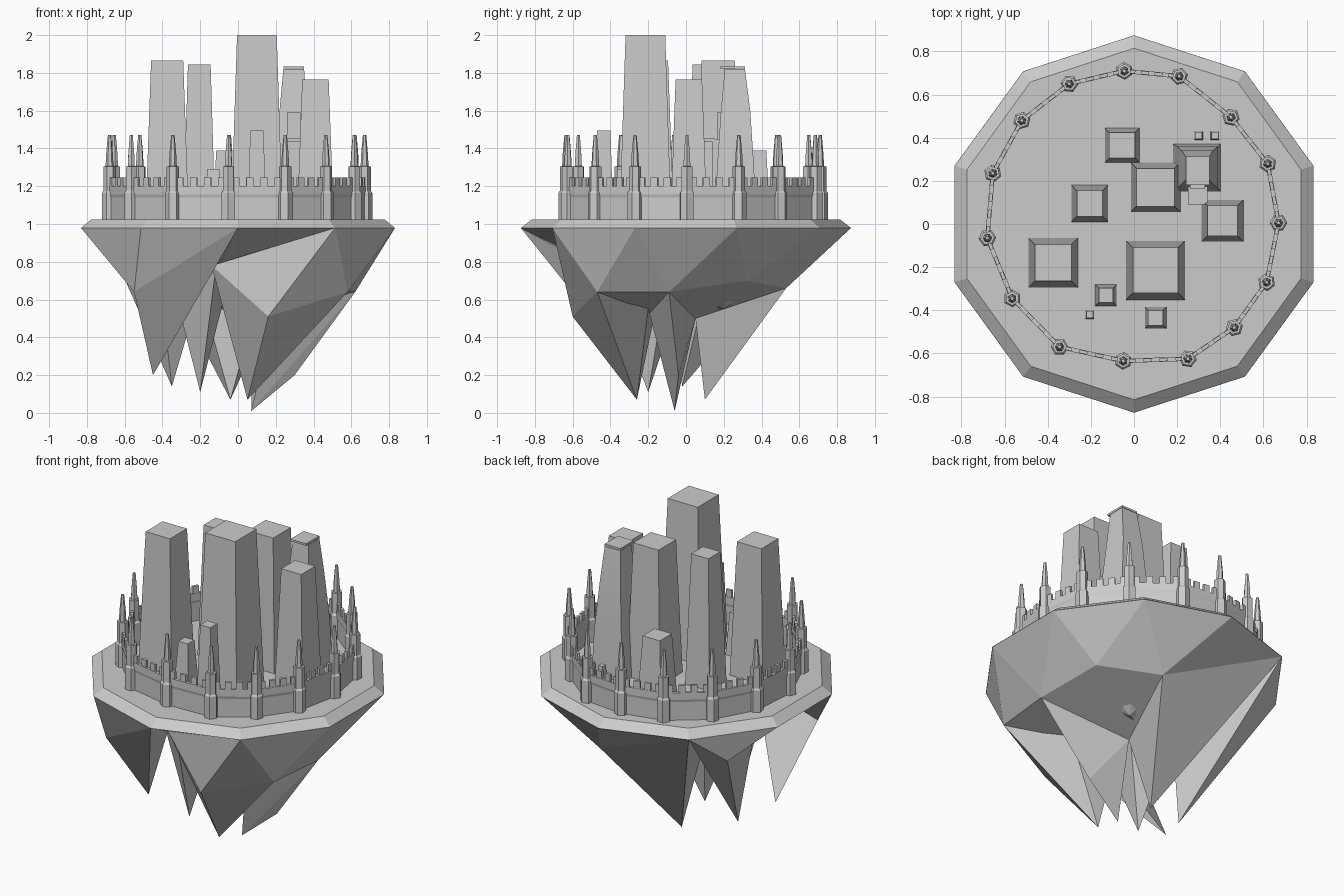
import bpy, bmesh, math
from mathutils import Vector, Matrix

cube = bpy.data.objects.get("Cube")
if cube:
    bpy.data.objects.remove(cube)

stone = bpy.data.materials.new("grey_stone")
stone.use_nodes = True
GREY = (0.6, 0.6, 0.6, 1)
stone.diffuse_color = GREY
stone.node_tree.nodes["Principled BSDF"].inputs["Base Color"].default_value = GREY


def finish(name, bm, smooth=False):
    bmesh.ops.recalc_face_normals(bm, faces=bm.faces)
    mesh = bpy.data.meshes.new(name)
    bm.to_mesh(mesh)
    bm.free()
    mesh.materials.append(stone)
    obj = bpy.data.objects.new(name, mesh)
    bpy.context.collection.objects.link(obj)
    if smooth:
        bpy.ops.object.select_all(action='DESELECT')
        obj.select_set(True)
        bpy.context.view_layer.objects.active = obj
        bpy.ops.object.shade_smooth_by_angle(angle=math.radians(35))
    return obj


def loft(bm, rings):
    """Skin a stack of equal-sized rings and cap both ends."""
    loops = [[bm.verts.new(p) for p in ring] for ring in rings]
    for low, high in zip(loops, loops[1:]):
        n = len(low)
        for i in range(n):
            j = (i + 1) % n
            bm.faces.new((low[i], low[j], high[j], high[i]))
    bm.faces.new(loops[0][::-1])
    bm.faces.new(loops[-1])


def ring(r, z, n, cx=0, cy=0, turn=0):
    return [(cx + r * math.cos(turn + math.tau * i / n),
             cy + r * math.sin(turn + math.tau * i / n), z) for i in range(n)]


def rect(x0, x1, y0, y1, z):
    return [(x0, y0, z), (x1, y0, z), (x1, y1, z), (x0, y1, z)]


def hull(name, points):
    bm = bmesh.new()
    for p in points:
        bm.verts.new(p)
    out = bmesh.ops.convex_hull(bm, input=bm.verts)
    bmesh.ops.delete(bm, geom=list({g for g in out["geom_interior"] if isinstance(g, bmesh.types.BMVert)}),
                     context='VERTS')
    return finish(name, bm)


# Island rim: bevelled ten-sided slab
GROUND = 1.025
TURN = math.radians(18)
bm = bmesh.new()
loft(bm, [ring(0.875, 0.978, 10, turn=TURN), ring(0.815, GROUND, 10, turn=TURN)])
finish("island_slab", bm)

# Hanging rocks: faceted lobes and spikes sharing a few knuckle points
RIM = ring(0.874, 0.979, 10, turn=TURN)
FRONT, FRONT_EAST, EAST = (0.16, -0.6, 0.51), (0.58, -0.47, 0.64), (0.62, -0.09, 0.64)
BACK_EAST, BACK, BACK_WEST = (0.55, 0.32, 0.7), (0.23, 0.53, 0.66), (-0.64, 0.5, 0.8)
WEST, LIP = (-0.55, -0.53, 0.64), (-0.14, -0.5, 0.78)
NOTCH, HEART, WEST_HEART = (0.08, 0.05, 0.5), (-0.2, 0.1, 0.65), (-0.42, -0.1, 0.75)
ROCKS = {
    "rock_core": (range(10), [(-0.13, -0.48, 0.8), (0.2, 0.2, 0.55), (-0.2, 0, 0.55)]),
    "rock_left_lobe": ((5, 6, 7), [WEST, LIP]),
    "rock_left_spike": ((6, 7), [WEST, LIP, (-0.45, -0.25, 0.2)]),
    "rock_right_lobe": ((8, 9, 0, 1), [FRONT, FRONT_EAST, EAST, BACK_EAST, BACK, NOTCH, LIP]),
    "rock_front_spike": ((), [FRONT, FRONT_EAST, LIP, (0.05, -0.26, 0.07), (-0.02, -0.15, 0.6),
                              (0.3, -0.2, 0.55)]),
    "rock_east_spike": ((), [EAST, NOTCH, (0.2, -0.2, 0.55), (0.3, -0.04, 0.2), (0.07, -0.06, 0.01)]),
    "rock_inner_spike": ((), [(-0.2, -0.2, 0.11), (-0.35, -0.25, 0.7), (-0.12, -0.45, 0.75),
                              (-0.05, -0.1, 0.7), (-0.3, 0, 0.7)]),
    "rock_back_lobe": ((1, 2, 3), [BACK, NOTCH, HEART]),
    "rock_back_spike": ((3,), [BACK, NOTCH, HEART, (-0.04, 0.1, 0.07)]),
    "rock_side_lobe": ((3, 4), [BACK_WEST, HEART, WEST_HEART]),
    "rock_side_spike": ((3,), [BACK_WEST, HEART, WEST_HEART, (-0.35, -0.02, 0.14)]),
}
for name, (corners, points) in ROCKS.items():
    hull(name, [RIM[i] for i in corners] + points)

# City blocks: tapered square buildings (x, y, base half, top half, top height)
BLOCKS = [
    ("main_skyscraper", 0.1, -0.215, 0.137, 0.105, 2.0),
    ("west_skyscraper", -0.375, -0.18, 0.115, 0.085, 1.865),
    ("middle_skyscraper", -0.205, 0.095, 0.085, 0.06, 1.845),
    ("north_skyscraper", 0.1, 0.17, 0.115, 0.088, 1.865),
    ("east_skyscraper", 0.41, 0.015, 0.097, 0.07, 1.765),
    ("back_block", -0.055, 0.365, 0.08, 0.06, 1.39),
    ("front_block", 0.1, -0.435, 0.05, 0.035, 1.495),
    ("low_block", -0.13, -0.33, 0.05, 0.033, 1.29),
    ("front_hut", -0.205, -0.42, 0.02, 0.016, 1.12),
    ("back_hut_a", 0.3, 0.41, 0.02, 0.016, 1.12),
    ("back_hut_b", 0.375, 0.41, 0.02, 0.016, 1.12),
]
for name, x, y, base, top, z in BLOCKS:
    bm = bmesh.new()
    loft(bm, [rect(x - h, x + h, y - h, y + h, hz) for h, hz in ((base, GROUND), (top, z))])
    finish(name, bm)

# Curved tower with a roof cap and a stepped front annex
bm = bmesh.new()
loft(bm, [rect(0.18, 0.4, 0.15, 0.37, GROUND), rect(0.2, 0.39, 0.165, 0.36, 1.3),
          rect(0.22, 0.365, 0.185, 0.34, 1.6), rect(0.24, 0.35, 0.205, 0.312, 1.82)])
finish("curved_tower", bm, smooth=True)
for name, box in {
    "curved_tower_cap": (0.24, 0.35, 0.18, 0.312, 1.822, 1.835),
    "tower_annex": (0.25, 0.34, 0.14, 0.2, GROUND, 1.45),
    "tower_annex_upper": (0.26, 0.33, 0.165, 0.2, 1.45, 1.59),
    "annex_balcony": (0.25, 0.34, 0.09, 0.15, 1.435, 1.455),
}.items():
    bm = bmesh.new()
    loft(bm, [rect(*box[:4], z) for z in box[4:]])
    finish(name, bm)

# City wall: hexagonal turrets joined by battlements
POSTS = [(0.67, 0.005), (0.62, 0.28), (0.45, 0.495), (0.21, 0.685), (-0.045, 0.71),
         (-0.3, 0.65), (-0.52, 0.48), (-0.655, 0.235), (-0.68, -0.065), (-0.565, -0.345),
         (-0.345, -0.57), (-0.05, -0.635), (0.25, -0.625), (0.465, -0.48), (0.615, -0.27)]
SECTIONS = [(0.041, GROUND), (0.041, 1.165), (0.033, 1.175), (0.033, 1.305), (0.021, 1.306),
            (0.018, 1.37), (0.009, 1.47)]
for i, (x, y) in enumerate(POSTS):
    bm = bmesh.new()
    loft(bm, [ring(r, z, 6, x, y, math.atan2(y, x)) for r, z in SECTIONS])
    finish(f"wall_turret_{i + 1}", bm)

MERLONS = 4
for i, a in enumerate(POSTS):
    a, b = Vector((*a, 0)), Vector((*POSTS[(i + 1) % len(POSTS)], 0))
    span = (b - a).length
    place = Matrix.Translation((a + b) / 2) @ Matrix.Rotation(math.atan2(b.y - a.y, b.x - a.x), 4, 'Z')
    bm = bmesh.new()
    half = span / 2
    loft(bm, [rect(-half, half, -0.006, 0.006, z) for z in (GROUND, 1.15)])
    loft(bm, [rect(-half, half, -t, t, z) for t, z in ((0.006, 1.14), (0.01, 1.155), (0.01, 1.2))])
    for k in range(MERLONS):
        x = (k + 0.5) / MERLONS * span - half
        loft(bm, [rect(x - 0.019, x + 0.019, -0.008, 0.008, z) for z in (1.195, 1.245)])
    bm.transform(place)
    finish(f"wall_section_{i + 1}", bm)
